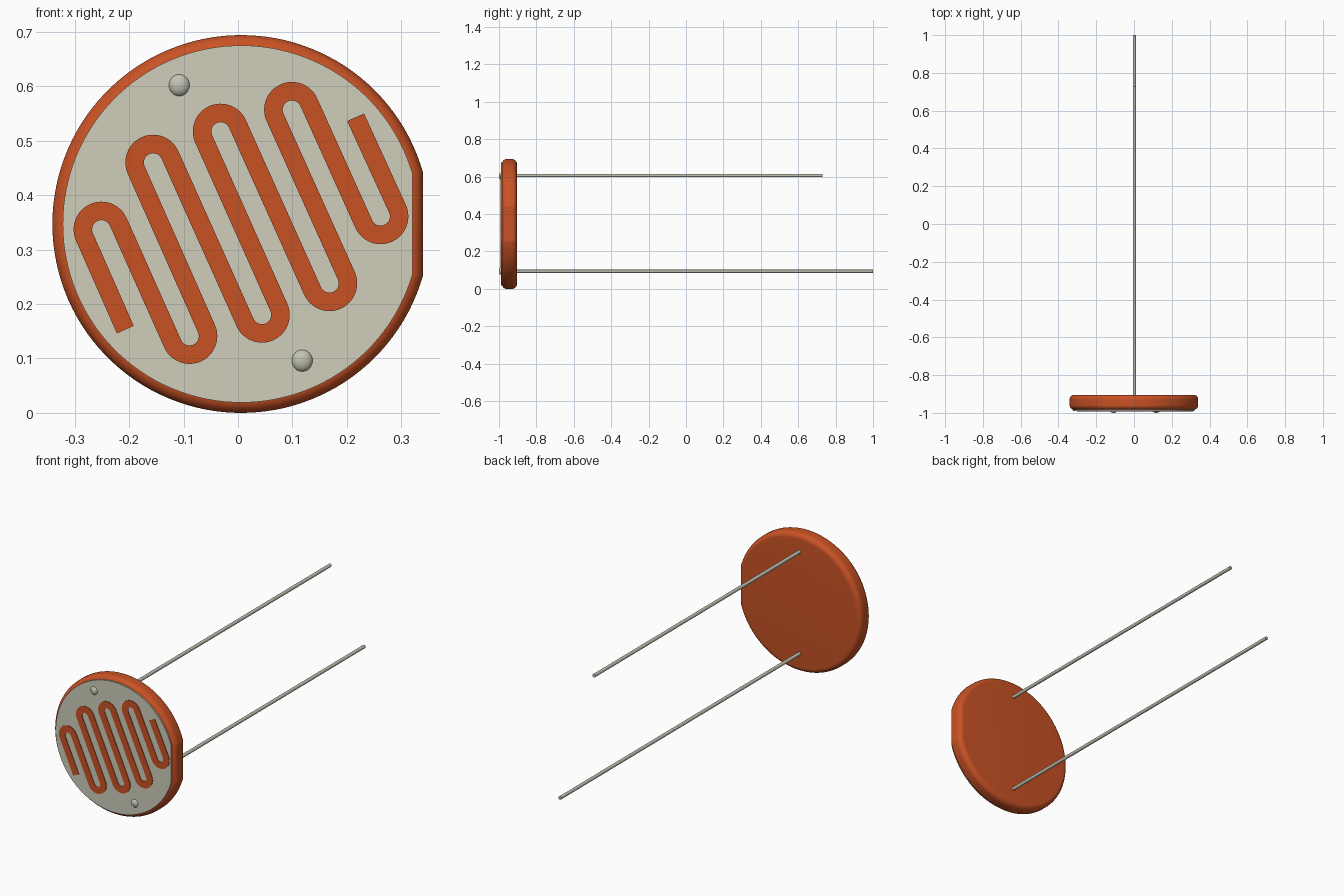
import bpy, bmesh, math
from mathutils import Vector

if "Cube" in bpy.data.objects:
    bpy.data.objects.remove(bpy.data.objects["Cube"])

CX, CZ, R, FLAT = 0.006, 0.347, 0.347, 0.334   # disc centre, radius, distance to the flat side


def material(name, rgb):
    m = bpy.data.materials.new(name)
    m.diffuse_color = (*rgb, 1)
    m.use_nodes = True
    m.node_tree.nodes["Principled BSDF"].inputs["Base Color"].default_value = m.diffuse_color
    return m


ORANGE = material("orange_coating", (0.58, 0.085, 0.018))
GREY = material("pale_ceramic", (0.62, 0.61, 0.50))
METAL = material("tin_metal", (0.54, 0.54, 0.45))


def finish(bm, name, mat, angle=12):
    bmesh.ops.recalc_face_normals(bm, faces=bm.faces)
    me = bpy.data.meshes.new(name)
    bm.to_mesh(me)
    bm.free()
    ob = bpy.data.objects.new(name, me)
    bpy.context.collection.objects.link(ob)
    me.materials.append(mat)
    bpy.ops.object.select_all(action='DESELECT')
    ob.select_set(True)
    bpy.context.view_layer.objects.active = ob
    bpy.ops.object.shade_smooth_by_angle(angle=math.radians(angle))
    return ob


def outline(inset, n=112):
    """Circle with one flat side, as (x, z) points."""
    r, d = R - inset, FLAT - inset
    a = math.acos(d / r)
    return [(CX + r * math.cos(t), CZ + r * math.sin(t))
            for t in (a + (2 * math.pi - 2 * a) * i / n for i in range(n + 1))]


def loft(name, mat, sections):
    """Skin a list of (inset, y) outlines and cap both ends."""
    bm = bmesh.new()
    rings = [[bm.verts.new((x, y, z)) for x, z in outline(i)] for i, y in sections]
    for a, b in zip(rings, rings[1:]):
        for k in range(len(a)):
            j = (k + 1) % len(a)
            bm.faces.new((a[k], a[j], b[j], b[k]))
    bm.faces.new(rings[0])
    bm.faces.new(rings[-1])
    return finish(bm, name, mat)


# Rounded coated body
F, B, FIL, N = -0.984, -0.904, 0.026, 10
arc = [math.pi / 2 * i / N for i in range(N + 1)]
profile = [(FIL * (1 - math.sin(t)), F + FIL * (1 - math.cos(t))) for t in arc]
profile += [(FIL * (1 - math.cos(t)), B - FIL * (1 - math.sin(t))) for t in arc]
loft("body", ORANGE, profile)

# Ceramic face plate
loft("face_plate", GREY, [(0.019, -0.97), (0.019, -0.990)])

# Serpentine sensing track: straight legs joined by half circles
TILT, TR, HW = math.radians(24), 0.034, 0.017
side = Vector((math.cos(TILT), math.sin(TILT)))
up = Vector((-math.sin(TILT), math.cos(TILT)))
bends = [(-0.251, 0.337), (-0.089, 0.141), (-0.156, 0.460), (0.044, 0.180),
         (-0.032, 0.517), (0.168, 0.238), (0.099, 0.557), (0.262, 0.361)]
start, end = Vector((-0.207, 0.153)), Vector((0.216, 0.543))
pairs = [(start - side * HW, start + side * HW)]
for i, c in enumerate(bends):
    s = 1 if i % 2 == 0 else -1
    for k in range(25):
        t = math.pi * k / 24
        d = -math.cos(t) * side + s * math.sin(t) * up
        outer, inner = Vector(c) + d * (TR + HW), Vector(c) + d * (TR - HW)
        pairs.append((outer, inner) if s == 1 else (inner, outer))
pairs.append((end - side * HW, end + side * HW))

bm = bmesh.new()
rows = [[bm.verts.new((p.x, y, p.y)) for p, y in
         ((l, -0.988), (l, -0.993), (r, -0.993), (r, -0.988))] for l, r in pairs]
for a, b in zip(rows, rows[1:]):
    for k in range(4):
        j = (k + 1) % 4
        bm.faces.new((a[k], a[j], b[j], b[k]))
bm.faces.new(rows[0])
bm.faces.new(rows[-1])
finish(bm, "sensing_track", ORANGE, 30)

# Solder bumps on the face
for name, x, z in (("upper_bump", -0.108, 0.602), ("lower_bump", 0.118, 0.096)):
    bm = bmesh.new()
    bmesh.ops.create_uvsphere(bm, u_segments=32, v_segments=16, radius=1)
    for v in bm.verts:
        v.co = (x + v.co.x * 0.0195, -0.987 + v.co.y * 0.013, z + v.co.z * 0.0205)
    finish(bm, name, METAL, 40)

# Wire leads of unequal length
for name, z, y1 in (("upper_lead", 0.606, 0.73), ("lower_lead", 0.094, 1.0)):
    bm = bmesh.new()
    bmesh.ops.create_cone(bm, cap_ends=True, segments=24, radius1=0.0085,
                          radius2=0.0085, depth=1)
    y0 = -0.95
    for v in bm.verts:
        v.co = (0.002 + v.co.x, y0 + (v.co.z + 0.5) * (y1 - y0), z + v.co.y)
    finish(bm, name, METAL, 30)
